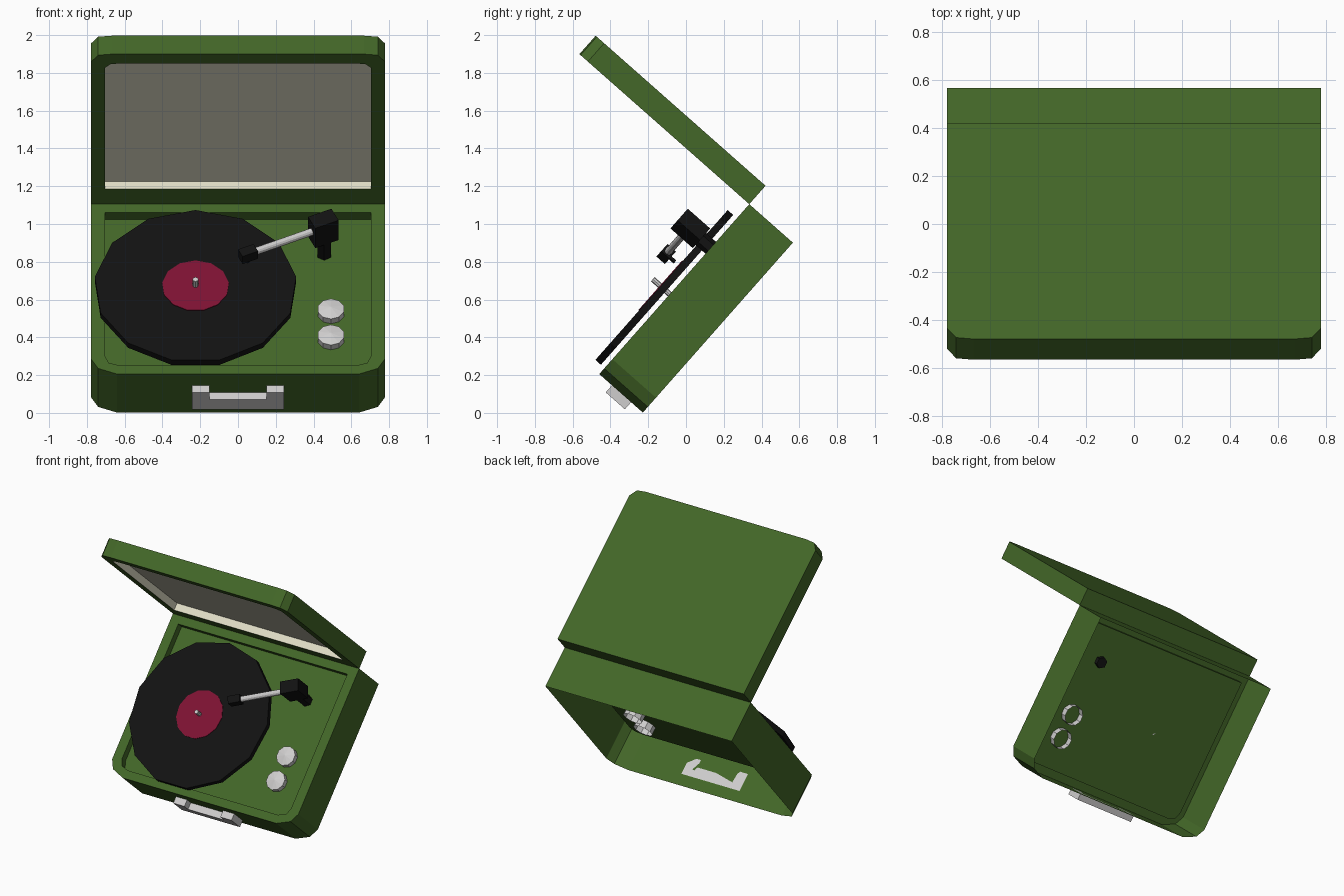
import bpy, bmesh, math
from mathutils import Matrix, Vector

if "Cube" in bpy.data.objects:
    bpy.data.objects.remove(bpy.data.objects["Cube"])

# Everything is built in the case frame: X across, Y along the deck, Z out of
# the deck, with the origin at the hinge; then tilted into place.
TILT = math.radians(48.55)
CASE = Matrix.Translation((0, 0.335, 1.105)) @ Matrix.Rotation(TILT, 4, 'X')


def material(name, rgb):
    m = bpy.data.materials.new(name)
    m.diffuse_color = (*rgb, 1)
    m.use_nodes = True
    m.node_tree.nodes["Principled BSDF"].inputs["Base Color"].default_value = m.diffuse_color
    return m


green = material("case green", (0.056, 0.135, 0.021))
cream = material("lining cream", (0.75, 0.73, 0.57))
black = material("vinyl black", (0.006, 0.006, 0.006))
crimson = material("label crimson", (0.21, 0.006, 0.033))
metal = material("pale metal", (0.62, 0.61, 0.61))


def finish(bm, name, mats):
    bmesh.ops.recalc_face_normals(bm, faces=bm.faces)
    bm.transform(CASE)
    me = bpy.data.meshes.new(name)
    bm.to_mesh(me)
    bm.free()
    for m in mats:
        me.materials.append(m)
    ob = bpy.data.objects.new(name, me)
    bpy.context.collection.objects.link(ob)
    return ob


def skin(rings, cap_first=True, cap_last=True):
    """Bridge successive rings of points and optionally cap the ends."""
    bm = bmesh.new()
    vs = [[bm.verts.new(p) for p in r] for r in rings]
    n = len(vs[0])
    for a, b in zip(vs, vs[1:]):
        for i in range(n):
            j = (i + 1) % n
            bm.faces.new((a[i], a[j], b[j], b[i]))
    if cap_first:
        bm.faces.new(vs[0][::-1])
    if cap_last:
        bm.faces.new(vs[-1])
    bm.faces.ensure_lookup_table()
    return bm


def outline(w, near, far, corner):
    """Panel outline: square at 'near', softened corners at 'far'.
    corner = three (inset across, inset along) pairs."""
    s = 1 if far > near else -1
    side = [(w, near)] + [(w - cx, far - s * cy) for cx, cy in corner]
    return side + [(-x, y) for x, y in reversed(side)]


def disc(name, x, y, r, z0, z1, sides, mat):
    ring = [(x + r * math.sin(math.tau * i / sides),
             y + r * math.cos(math.tau * i / sides)) for i in range(sides)]
    return finish(skin([[(*p, z) for p in ring] for z in (z0, z1)]), name, [mat])


def box(name, lo, hi, mat, pivot=(0, 0, 0), turn=0):
    bm = bmesh.new()
    bmesh.ops.create_cube(bm, size=1)
    for v in bm.verts:
        v.co = Vector([(a + b) / 2 + c * (b - a) for a, b, c in zip(lo, hi, v.co)])
    bm.transform(Matrix.Translation(pivot) @ Matrix.Rotation(turn, 4, 'Z'))
    return finish(bm, name, [mat])


# Base: open-bottomed shell with a sunken deck
outer = outline(0.777, 0, -1.2, [(0, 0.105), (0.037, 0.04), (0.137, 0)])
inner = outline(0.705, -0.06, -1.14, [(0, 0.07), (0.02, 0.02), (0.08, 0)])
finish(skin([[(*p, -0.308) for p in outer], [(*p, 0) for p in outer],
             [(*p, 0) for p in inner], [(*p, -0.053) for p in inner]],
            cap_first=False), "base_case", [green])

# Lid: stands square to the base, with a cream-lined recess
outer = outline(0.777, 0, 1.2, [(0, 0.06), (0.037, 0.008), (0.11, 0)])
inner = outline(0.705, 0.12, 1.125, [(0, 0.035), (0.03, 0.005), (0.08, 0)])
bm = skin([[(x, u, a) for x, a in loop] for loop, u in
           ((outer, 0.13), (outer, 0), (inner, 0), (inner, 0.053))])
for f in bm.faces:
    if all(abs(v.co.x) < 0.71 and 0.11 < v.co.z < 1.13 for v in f.verts):
        f.material_index = 1
finish(bm, "lid", [green, cream])

# Record, label and spindle
RX, RY = -0.225, -0.636
disc("record", RX, RY, 0.537, 0.026, 0.065, 13, black)
disc("record_label", RX, RY, 0.178, 0.06, 0.069, 13, crimson)
disc("spindle", RX, RY, 0.015, -0.053, 0.12, 8, metal)

# Control knobs: hollow below, low cone on top
for i, y in enumerate((-0.726, -0.91)):
    rings = [[(0.492 + r * math.sin(math.tau * k / 10),
               y + r * math.cos(math.tau * k / 10), z) for k in range(10)]
             for r, z in ((0.072, -0.105), (0.072, -0.015), (0.003, 0.0))]
    finish(skin(rings, cap_first=False), f"knob_{i + 1}", [metal])

# Tonearm: post, pivot block, tube, cartridge and stylus
AX, AY, TURN = 0.452, -0.303, math.radians(25)
disc("tonearm_post", AX + 0.004, AY - 0.005, 0.042, -0.085, 0.09, 6, black)
pivot = (AX, AY, 0)
box("tonearm_block", (-0.068, -0.045, 0.07), (0.068, 0.045, 0.228), black, pivot, TURN)
box("cartridge", (-0.485, -0.028, 0.125), (-0.395, 0.028, 0.185), black, pivot, TURN)
box("stylus", (-0.45, -0.008, 0.092), (-0.434, 0.008, 0.13), black, pivot, TURN)
tube = skin([[(x, 0.02 * math.cos(math.tau * k / 12),
               0.155 + 0.02 * math.sin(math.tau * k / 12)) for k in range(12)]
             for x in (-0.41, -0.05)])
tube.transform(Matrix.Translation(pivot) @ Matrix.Rotation(TURN, 4, 'Z'))
finish(tube, "tonearm_tube", [metal])

# Carry handle: U-shaped profile on the front wall
half = [(0.243, -0.225), (0.243, -0.09), (0.15, -0.09), (0.15, -0.148)]
prof = half + [(-x, z) for x, z in reversed(half)]
finish(skin([[(x, y, z) for x, z in prof] for y in (-1.25, -1.2)]),
       "carry_handle", [metal])
